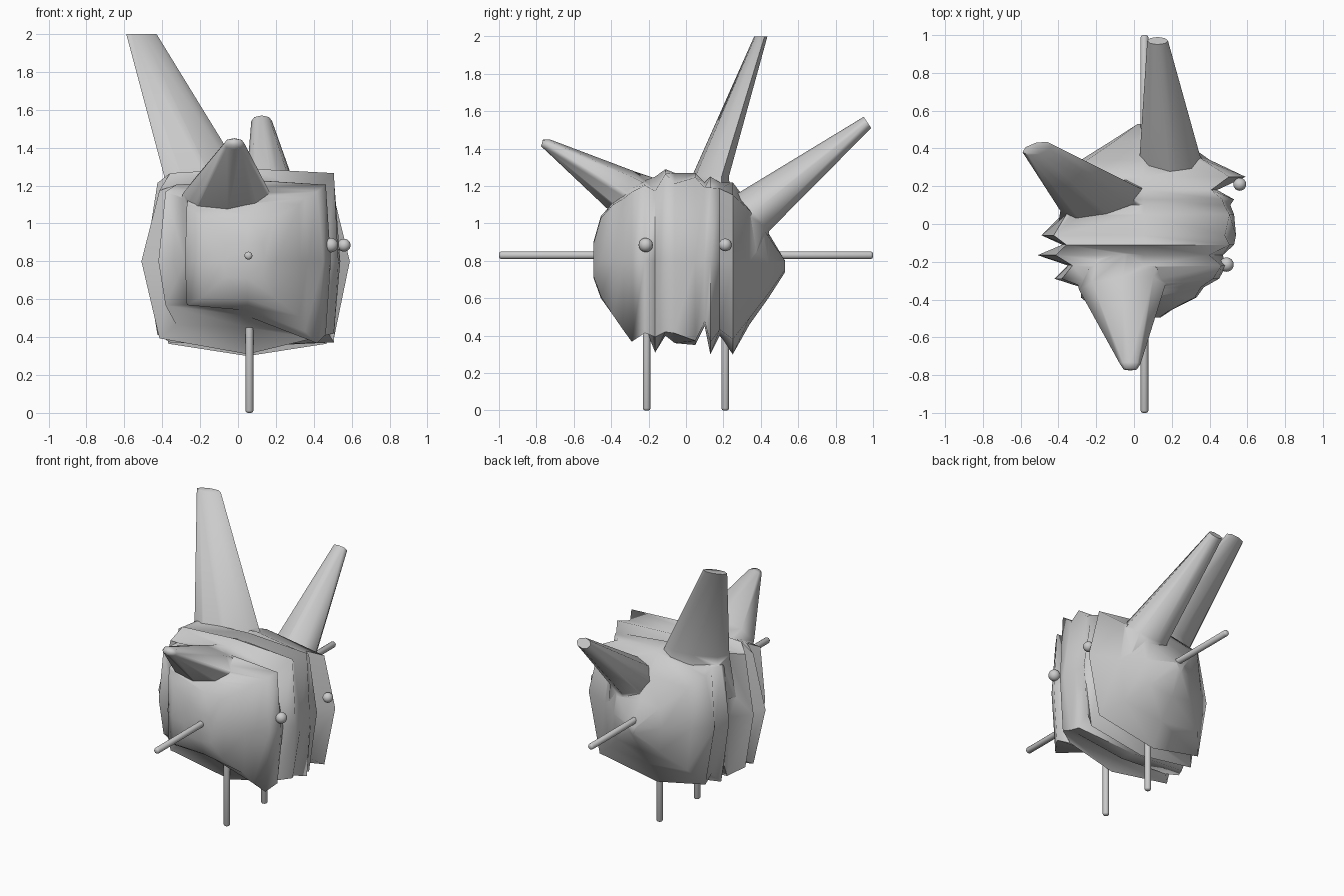
import bpy, bmesh, math
from mathutils import Vector

if "Cube" in bpy.data.objects:
    bpy.data.objects.remove(bpy.data.objects["Cube"])

grey = bpy.data.materials.new("plain grey")
grey.diffuse_color = (0.6, 0.6, 0.6, 1)
grey.use_nodes = True
grey.node_tree.nodes["Principled BSDF"].inputs["Base Color"].default_value = grey.diffuse_color


def finish(ob, angle):
    ob.data.materials.clear()
    ob.data.materials.append(grey)
    bpy.ops.object.select_all(action='DESELECT')
    ob.select_set(True)
    bpy.context.view_layer.objects.active = ob
    bpy.ops.object.shade_smooth_by_angle(angle=math.radians(angle))


def loft(name, rings, angle):
    """Skin a list of equal point rings and close both ends."""
    bm = bmesh.new()
    vr = [[bm.verts.new(p) for p in r] for r in rings]
    n = len(vr[0])
    for a, b in zip(vr, vr[1:]):
        for i in range(n):
            j = (i + 1) % n
            bm.faces.new((a[i], a[j], b[j], b[i]))
    bm.faces.new(vr[0])
    bm.faces.new(vr[-1])
    bmesh.ops.recalc_face_normals(bm, faces=bm.faces)
    me = bpy.data.meshes.new(name)
    bm.to_mesh(me)
    bm.free()
    ob = bpy.data.objects.new(name, me)
    bpy.context.collection.objects.link(ob)
    finish(ob, angle)
    return ob


# Shaggy body: y, left, right, bottom, top, corner squareness, lift of bottom left and middle
BODY = [
    (-0.495, -0.08, 0.14, 0.71, 0.90, 0.90, 0, 0),
    (-0.455, -0.20, 0.20, 0.60, 1.04, 0.95, 0, 0),
    (-0.39, -0.28, 0.33, 0.50, 1.11, 0.97, 0.06, 0.06),
    (-0.335, -0.28, 0.37, 0.41, 1.15, 0.95, 0.14, 0.13),
    (-0.29, -0.42, 0.45, 0.33, 1.20, 0.92, 0.20, 0.18),
    (-0.22, -0.35, 0.49, 0.39, 1.23, 0.94, 0.05, 0.06),
    (-0.165, -0.51, 0.47, 0.31, 1.25, 0.83, 0, 0),
    (-0.11, -0.38, 0.53, 0.40, 1.29, 0.95, 0, 0),
    (-0.06, -0.49, 0.54, 0.36, 1.27, 0.88, 0, 0),
    (0.05, -0.38, 0.53, 0.35, 1.27, 0.95, 0, 0),
    (0.10, -0.40, 0.51, 0.45, 1.22, 0.93, 0, 0),
    (0.13, -0.43, 0.53, 0.30, 1.25, 0.87, 0, 0),
    (0.18, -0.36, 0.44, 0.40, 1.22, 0.92, 0, 0),
    (0.25, -0.40, 0.59, 0.30, 1.22, 0.84, 0, 0),
    (0.34, -0.28, 0.40, 0.46, 1.10, 0.90, 0, 0),
    (0.44, -0.12, 0.26, 0.60, 0.95, 0.88, 0, 0),
    (0.53, 0.02, 0.09, 0.74, 0.80, 0.80, 0, 0),
]


def body_ring(y, l, r, b, t, k, lift_l, lift_m):
    cx, cz = 0.05, 0.80
    pts = []
    for sx, sz in ((1, 0), (1, 1), (0, 1), (-1, 1), (-1, 0), (-1, -1), (0, -1), (1, -1)):
        f = k if sx and sz else 1
        dx = (r - cx if sx > 0 else cx - l) * sx * f
        dz = (t - cz if sz > 0 else cz - b) * sz * f
        if sz < 0:
            dz += lift_l if sx < 0 else lift_m if sx == 0 else 0
        pts.append((cx + dx, y, cz + dz))
    return pts


body = loft("shaggy_body", [body_ring(*row) for row in BODY], 100)


# Three pointed tufts: each section is a centre and two half-width vectors
def tuft(name, sections, sides=8):
    rings = []
    for c, u, v in sections:
        c, u, v = Vector(c), Vector(u), Vector(v)
        rings.append([c + u * math.cos(2 * math.pi * i / sides) + v * math.sin(2 * math.pi * i / sides)
                      for i in range(sides)])
    return loft(name, rings, 80)


tufts = [
    tuft("tall_tuft", [
        ((-0.13, 0.10, 0.95), (0.27, 0.09, 0.02), (-0.05, 0.13, 0.0)),
        ((-0.18, 0.13, 1.25), (0.21, 0.06, 0.0), (-0.03, 0.08, 0.0)),
        ((-0.51, 0.40, 2.00), (0.08, 0.02, 0.0), (-0.01, 0.03, 0.0))]),
    tuft("back_tuft", [
        ((0.19, 0.27, 0.90), (0.23, 0.0, 0.0), (0.0, -0.13, 0.15)),
        ((0.19, 0.36, 1.06), (0.16, 0.0, 0.0), (0.0, -0.085, 0.10)),
        ((0.125, 0.97, 1.54), (0.055, 0.0, 0.0), (0.0, -0.02, 0.03))]),
    tuft("front_tuft", [
        ((-0.04, -0.18, 1.02), (0.29, 0.02, 0.0), (0.0, 0.08, 0.20)),
        ((-0.06, -0.33, 1.16), (0.23, 0.02, 0.0), (0.0, 0.05, 0.12)),
        ((-0.02, -0.74, 1.42), (0.055, 0.0, 0.0), (0.0, 0.01, 0.03)),
        ((-0.02, -0.77, 1.43), (0.035, 0.0, 0.0), (0.0, 0.005, 0.018))]),
]

# Grow the tufts out of the body as one skin
bpy.context.view_layer.objects.active = body
for t in tufts:
    m = body.modifiers.new("join", 'BOOLEAN')
    m.operation = 'UNION'
    m.solver = 'EXACT'
    m.object = t
    bpy.ops.object.modifier_apply(modifier=m.name)
    bpy.data.objects.remove(t)
finish(body, 75)


# Stick limbs with rounded tips, from an inner point to the outer end
def stick(name, start, end, r=0.021):
    a, b = Vector(start), Vector(end)
    d = (b - a).normalized()
    u = d.orthogonal().normalized()
    v = d.cross(u)
    prof = [(a, r), (b - d * 0.012, r), (b - d * 0.004, r * 0.8), (b, r * 0.4)]
    loft(name, [[p + (u * math.cos(t * math.pi / 8) + v * math.sin(t * math.pi / 8)) * q
                 for t in range(16)] for p, q in prof], 60)


for s, side in ((-1, "front"), (1, "back")):
    stick(side + "_arm", (0.055, s * 0.45, 0.83), (0.055, s, 0.83))
    stick(side + "_leg", (0.06, s * 0.21, 0.45), (0.06, s * 0.21, 0))

# Ball eyes
for name, loc, r in (("front_eye", (0.49, -0.215, 0.885), 0.038),
                     ("back_eye", (0.56, 0.21, 0.885), 0.034)):
    bpy.ops.mesh.primitive_uv_sphere_add(segments=24, ring_count=12, radius=r, location=loc)
    ob = bpy.context.object
    ob.name = name
    finish(ob, 60)
